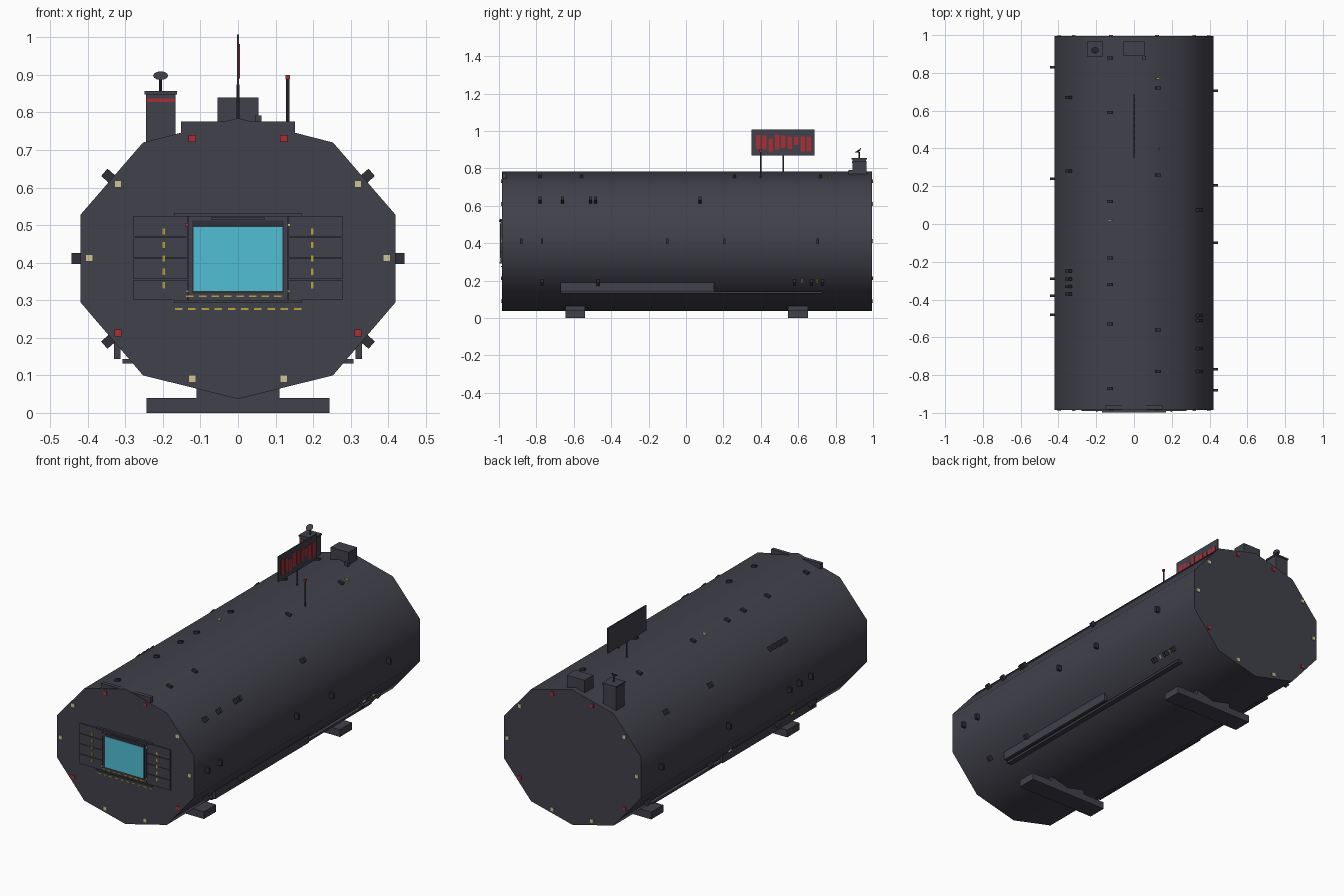
import bpy, bmesh, math
from mathutils import Matrix, Vector

if "Cube" in bpy.data.objects:
    bpy.data.objects.remove(bpy.data.objects["Cube"])


def mat(name, rgb):
    m = bpy.data.materials.new(name)
    m.diffuse_color = (*rgb, 1)
    m.use_nodes = True
    m.node_tree.nodes["Principled BSDF"].inputs["Base Color"].default_value = m.diffuse_color
    return m


HULL = mat("hull grey", (0.052, 0.052, 0.069))
DARK = mat("dark fittings", (0.030, 0.030, 0.038))
RED = mat("signal red", (0.40, 0.028, 0.036))
CREAM = mat("cream lamp", (0.62, 0.56, 0.31))
YELLOW = mat("marking yellow", (0.48, 0.37, 0.045))
CYAN = mat("bay cyan", (0.08, 0.52, 0.66))


def finish(name, bm, material):
    bmesh.ops.recalc_face_normals(bm, faces=bm.faces)
    me = bpy.data.meshes.new(name)
    bm.to_mesh(me)
    bm.free()
    me.materials.append(material)
    ob = bpy.data.objects.new(name, me)
    bpy.context.collection.objects.link(ob)
    return ob


def boxes(name, material, spans):
    """One object from boxes given as (x0, x1, y0, y1, z0, z1)."""
    bm = bmesh.new()
    for x0, x1, y0, y1, z0, z1 in spans:
        m = Matrix.Translation(((x0 + x1) / 2, (y0 + y1) / 2, (z0 + z1) / 2))
        m = m @ Matrix.Diagonal((x1 - x0, y1 - y0, z1 - z0, 1))
        bmesh.ops.create_cube(bm, size=1, matrix=m)
    return finish(name, bm, material)


def cone(name, material, loc, r1, r2, h, seg=10):
    bm = bmesh.new()
    bmesh.ops.create_cone(bm, cap_ends=True, segments=seg, radius1=r1, radius2=r2,
                          depth=h, matrix=Matrix.Translation(loc))
    return finish(name, bm, material)


# Ten-sided hull, smooth along its length with flat ends
F, B, ZC = -0.985, 0.995, 0.41
half = [(0, 0.785), (0.253, 0.72), (0.42, 0.527), (0.42, 0.295), (0.253, 0.10), (0, 0.037)]
ring = half + [(-x, z) for x, z in half[-2:0:-1]]
bm = bmesh.new()
front = [bm.verts.new((x, F, z)) for x, z in ring]
back = [bm.verts.new((x, B, z)) for x, z in ring]
bm.faces.new(front)
bm.faces.new(back)
for i in range(10):
    j = (i + 1) % 10
    bm.faces.new((front[i], front[j], back[j], back[i]))
hull = finish("hull", bm, HULL)
bpy.context.view_layer.objects.active = hull
hull.select_set(True)
bpy.ops.object.shade_smooth_by_angle(angle=math.radians(50))
hull.select_set(False)

# Cross feet and their pedestals
for tag, y in (("front", -0.592), ("rear", 0.598)):
    boxes(tag + "_foot", HULL, [(-0.243, 0.243, y - 0.053, y + 0.053, 0, 0.04)])
    boxes(tag + "_pedestal", HULL, [(-0.11, 0.11, y - 0.053, y + 0.053, 0.038, 0.075)])

# Side rails and skirt plates
for tag, s in (("right", 1), ("left", -1)):
    def side(x0, x1):
        return tuple(sorted((s * x0, s * x1)))
    boxes(tag + "_rail", HULL, [(*side(0.26, 0.308), -0.67, 0.73, 0.131, 0.143)])
    boxes(tag + "_skirt", HULL, [(*side(0.313, 0.33), -0.67, 0.15, 0.143, 0.19)])

# End lamps, red and cream, on both end faces
red_pos = [(0.122, 0.731), (0.32, 0.213)]
cream_pos = [(0.32, 0.61), (0.396, 0.412), (0.122, 0.091)]
for name, m, pos in (("red_end_lamps", RED, red_pos), ("cream_end_lamps", CREAM, cream_pos)):
    boxes(name, m, [(s * x - 0.0095, s * x + 0.0095, y, y + 0.008, z - 0.0095, z + 0.0095)
                    for x, z in pos for s in (-1, 1) for y in (F - 0.004, B - 0.003)])

# Bay on the front: slatted wings, frame and glowing opening
slats = []
for i in range(4):
    z = 0.30 + i * 0.0565
    for a, b in ((-0.278, -0.135), (0.135, 0.278)):
        slats.append((a, b, F - 0.006, F + 0.01, z, z + 0.0545))
boxes("bay_wing_slats", HULL, slats)
boxes("bay_frame", HULL, [(-0.133, 0.133, F - 0.006, F + 0.01, 0.30, 0.525)])
boxes("bay_surround", DARK, [(-0.123, 0.123, F - 0.008, F, 0.318, 0.512)])
boxes("bay_opening", CYAN, [(-0.118, 0.118, F - 0.010, F, 0.325, 0.495)])
boxes("bay_lips", HULL, [(-0.17, 0.17, F - 0.012, F + 0.01, 0.523, 0.531),
                         (-0.07, 0.07, F - 0.014, F, 0.514, 0.521),
                         (-0.17, 0.17, F - 0.012, F + 0.01, 0.293, 0.300)])
dashes = [(s * 0.198 - 0.0035, s * 0.198 + 0.0035, F - 0.009, F, z - 0.0085, z + 0.0085)
          for s in (-1, 1) for z in (0.34, 0.376, 0.411, 0.447, 0.483)]
dashes += [(x, x + 0.02, F - 0.003, F + 0.003, 0.274, 0.279)
           for x in (-0.168 + 0.0352 * i for i in range(10))]
dashes += [(x, x + 0.02, F - 0.009, F, 0.308, 0.313)
           for x in (-0.138 + 0.0335 * i for i in range(8))]
boxes("guide_dashes", YELLOW, dashes)
boxes("bay_cream_lamps", CREAM, [(x - r, x + r, F - 0.010, F, z - r, z + r) for x, z, r in
                                 ((0.136, 0.5, 0.004), (0.136, 0.324, 0.003), (-0.136, 0.324, 0.003))])
boxes("bay_red_lamp", RED, [(-0.141, -0.132, F - 0.010, F, 0.496, 0.505)])

# Roof visor over the front end
boxes("front_visor", HULL, [(-0.152, 0.152, F + 0.003, F + 0.025, 0.735, 0.776)])

# Rear roof housing, chimney and dish
boxes("roof_housing", HULL, [(-0.055, 0.055, 0.89, 0.965, 0.74, 0.84)])
boxes("housing_side_pod", HULL, [(0.045, 0.063, 0.87, 0.89, 0.76, 0.792)])
boxes("chimney", HULL, [(-0.245, -0.167, 0.89, 0.963, 0.70, 0.85)])
boxes("chimney_cap", HULL, [(-0.249, -0.163, 0.886, 0.967, 0.848, 0.857)])
boxes("chimney_stripe", RED, [(-0.243, -0.169, 0.887, 0.892, 0.828, 0.837)])
cone("dish_mast", DARK, (-0.206, 0.926, 0.871), 0.004, 0.004, 0.035, 8)
dish = cone("dish", HULL, (0, 0, 0), 0.006, 0.02, 0.01, 12)
dish.matrix_world = Matrix.Translation((-0.206, 0.923, 0.894)) @ Matrix.Rotation(math.radians(35), 4, 'X')

# Mast with red tip
cone("signal_mast", HULL, (0.132, 0.40, 0.815), 0.0045, 0.0045, 0.15, 8)
boxes("mast_tip", RED, [(0.126, 0.138, 0.394, 0.406, 0.889, 0.90)])

# Sign board with red bars on its right face
boxes("sign_board", HULL, [(-0.003, 0.003, 0.35, 0.688, 0.868, 1.008)])
cone("sign_post", HULL, (0, 0.52, 0.825), 0.004, 0.004, 0.10, 8)
bars = [(0.90, 0.98), (0.90, 0.975), (0.89, 0.96), (0.90, 0.982), (0.91, 0.975),
        (0.905, 0.972), (0.925, 0.968), (0.89, 0.972), (0.89, 0.972)]
boxes("sign_bars", RED, [(0.002, 0.005, 0.373 + 0.034 * i, 0.397 + 0.034 * i, a, b)
                         for i, (a, b) in enumerate(bars)])


# Small fittings standing on the hull faces; side 0 is the upper right face, clockwise
def fittings(name, material, rows, width, length, height):
    bm = bmesh.new()
    for k, ys in rows.items():
        a, b = Vector(ring[k]), Vector(ring[(k + 1) % 10])
        mid, along = (a + b) / 2, (b - a).normalized()
        tilt = Matrix.Rotation(math.atan2(-along.y, along.x), 4, 'Y')
        for y in ys:
            m = Matrix.Translation((mid.x, y, mid.y)) @ tilt
            m = m @ Matrix.Translation((0, 0, height / 2 - 0.003))
            m = m @ Matrix.Diagonal((width, length, height + 0.006, 1))
            bmesh.ops.create_cube(bm, size=1, matrix=m)
    return finish(name, bm, material)


fittings("roof_fittings", DARK, {0: [-0.78, -0.56, 0.26, 0.72],
                                 9: [-0.87, -0.53, -0.32, -0.18, 0.12, 0.59, 0.88]},
         0.028, 0.016, 0.012)
fittings("shoulder_fittings", DARK, {1: [-0.78, -0.66, -0.51, -0.485, 0.075],
                                     8: [-0.37, -0.33, -0.29, -0.25, 0.28, 0.67]},
         0.026, 0.016, 0.026)
fittings("flank_fittings", DARK, {2: [-0.88, -0.77, -0.1, 0.205, 0.705],
                                  7: [-0.48, -0.38, -0.29, 0.24, 0.83]},
         0.03, 0.013, 0.024)
fittings("lower_fittings", DARK, {3: [-0.77, -0.47, 0.58, 0.67, 0.73],
                                  6: [-0.6, -0.31, 0.28, 0.83]},
         0.026, 0.016, 0.026)
fittings("cream_markers", CREAM, {9: [0.02], 3: [0.62], 6: [0.1]}, 0.02, 0.01, 0.008)
fittings("yellow_markers", YELLOW, {0: [0.77], 3: [0.70], 6: [-0.45]}, 0.02, 0.01, 0.008)
